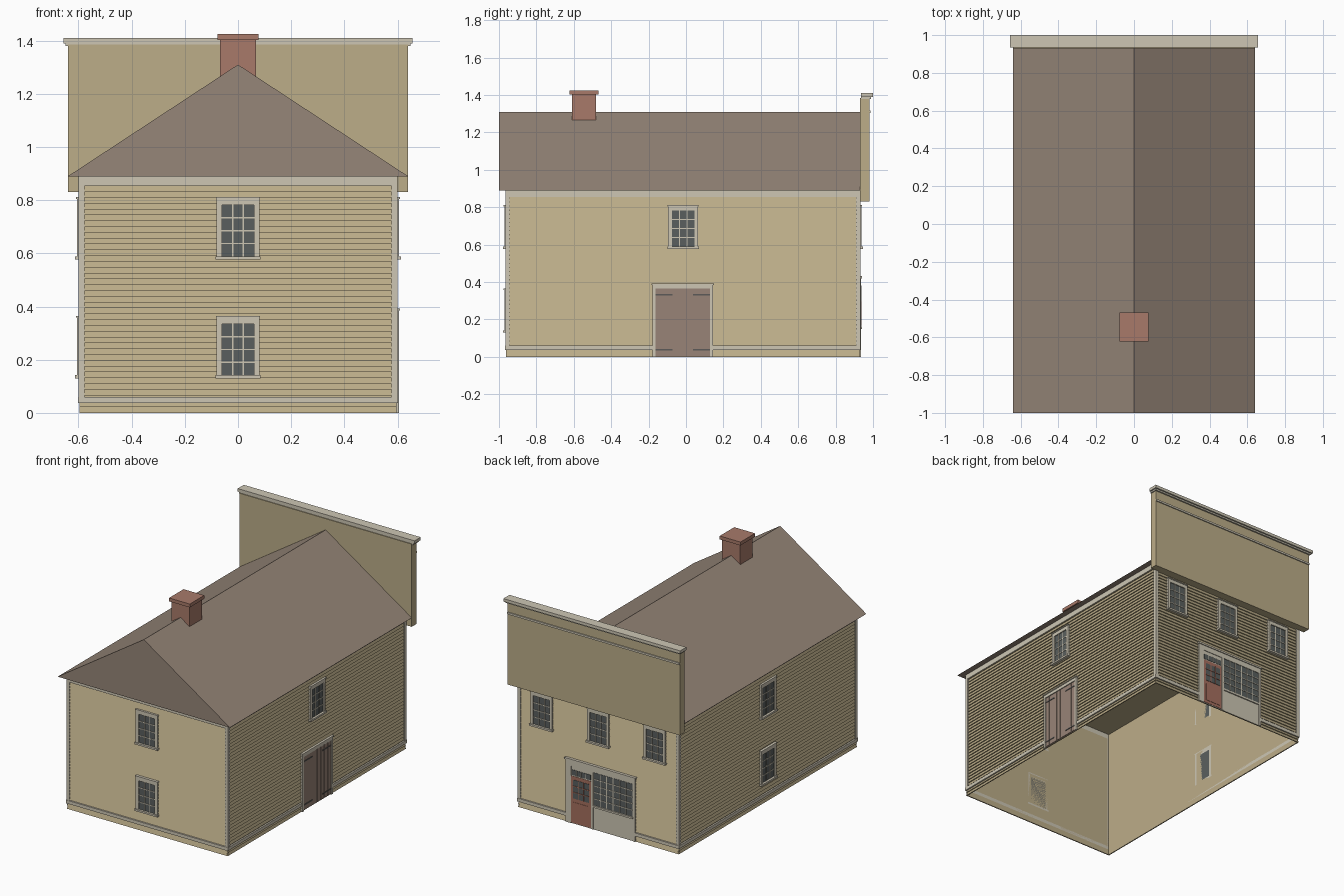
import bpy, bmesh
from mathutils import Matrix, Vector

cube = bpy.data.objects.get("Cube")
if cube:
    bpy.data.objects.remove(cube, do_unlink=True)


def material(name, rgb):
    lin = [(c / 255 / 12.92) if c < 11 else ((c / 255 + 0.055) / 1.055) ** 2.4 for c in rgb]
    m = bpy.data.materials.new(name)
    m.use_nodes = True
    m.diffuse_color = (*lin, 1)
    m.node_tree.nodes["Principled BSDF"].inputs["Base Color"].default_value = (*lin, 1)
    return m


TAN = material("tan_paint", (188, 173, 137))
TRIM = material("pale_trim", (205, 198, 180))
ROOF = material("brown_shingle", (150, 134, 120))
BRICK = material("red_brick", (168, 122, 106))
GLASS = material("dark_glass", (90, 95, 94))
WOOD = material("brown_wood", (152, 132, 119))
IRON = material("grey_iron", (92, 90, 88))
RED = material("red_door_paint", (166, 112, 95))


def finish(name, bm, mat, matrix=None):
    me = bpy.data.meshes.new(name)
    bm.to_mesh(me)
    bm.free()
    me.materials.append(mat)
    ob = bpy.data.objects.new(name, me)
    if matrix:
        ob.matrix_world = matrix
    bpy.context.collection.objects.link(ob)
    return ob


def add_box(bm, a0, a1, b0, b1, c0, c1):
    size = Matrix.Diagonal((a1 - a0, b1 - b0, c1 - c0, 1))
    mid = Matrix.Translation(((a0 + a1) / 2, (b0 + b1) / 2, (c0 + c1) / 2))
    bmesh.ops.create_cube(bm, size=1, matrix=mid @ size)


def boxes(name, items, mat, matrix=None):
    bm = bmesh.new()
    for item in items:
        add_box(bm, *item)
    return finish(name, bm, mat, matrix)


# Wall frames: local x runs along the wall, y is up, z points outwards
X0, Y0, Y1, EAVE = 0.59, -0.955, 0.922, 0.89


def frame(origin, along):
    u, up = Vector(along), Vector((0, 0, 1))
    m = Matrix((u, up, u.cross(up))).transposed().to_4x4()
    m.translation = origin
    return m


WALLS = {
    "front": (frame((0, Y0, 0), (1, 0, 0)), -X0, X0),
    "back": (frame((0, Y1, 0), (-1, 0, 0)), -X0, X0),
    "left": (frame((X0, 0, 0), (0, 1, 0)), Y0, Y1),
    "right": (frame((-X0, 0, 0), (0, -1, 0)), -Y1, -Y0),
}

# House shell, open underneath
bm = bmesh.new()
add_box(bm, -X0, X0, Y0, Y1, 0, EAVE - 0.002)
bm.normal_update()
bmesh.ops.delete(bm, geom=[f for f in bm.faces if f.normal.z < -0.5], context='FACES_ONLY')
finish("house_shell", bm, TAN)


# Overlapping clapboards as a sawtooth profile swept along each wall
def siding(side, rows=40, lap=0.007):
    m, lo, hi = WALLS[side]
    step = 0.875 / rows
    profile = [(0, 0)]
    for i in range(rows):
        profile += [(i * step, lap), ((i + 1) * step, 0)]
    bm = bmesh.new()
    ends = [[bm.verts.new((u, z, d)) for z, d in profile] for u in (lo - lap, hi + lap)]
    for i in range(len(profile) - 1):
        bm.faces.new((ends[0][i], ends[1][i], ends[1][i + 1], ends[0][i + 1]))
    finish(side + "_clapboards", bm, TAN, m)


for side, (m, lo, hi) in WALLS.items():
    siding(side)
    # Corner boards, frieze and water table
    trim = [(lo - 0.01, lo + 0.012, 0.04, EAVE, 0, 0.01),
            (hi - 0.012, hi + 0.01, 0.04, EAVE, 0, 0.01),
            (lo - 0.01, hi + 0.01, 0.855, EAVE, 0, 0.01)]
    table = (lo - 0.012, hi + 0.012, 0.038, 0.06, 0, 0.012)
    if side == "back":
        trim += [(lo - 0.012, -0.24, *table[2:]), (0.276, hi + 0.012, *table[2:])]
    elif side == "left":
        trim += [(lo - 0.012, -0.18, *table[2:]), (0.145, hi + 0.012, *table[2:])]
    else:
        trim.append(table)
    boxes(side + "_trim_boards", trim, TRIM, m)


# Glass with a grid of glazing bars
def glazing(name, m, u0, u1, z0, z1, cols, rows, depth, mat=TRIM, bar=0.0025):
    boxes(name + "_glass", [(u0, u1, z0, z1, 0, depth)], GLASS, m)
    bars = []
    for i in range(1, cols):
        u = u0 + (u1 - u0) * i / cols
        bars.append((u - bar, u + bar, z0, z1, depth - 0.002, depth + 0.003))
    for j in range(1, rows):
        z = z0 + (z1 - z0) * j / rows
        bars.append((u0, u1, z - bar, z + bar, depth - 0.002, depth + 0.003))
    boxes(name + "_glazing_bars", bars, mat, m)


def sash_window(side, label, u, z):
    m = WALLS[side][0]
    name = f"{side}_{label}_window"
    glazing(name, m, u - 0.061, u + 0.061, z + 0.012, z + 0.205, 3, 4, 0.009)
    boxes(name + "_casing", [
        (u - 0.08, u - 0.061, z, z + 0.23, 0, 0.016),
        (u + 0.061, u + 0.08, z, z + 0.23, 0, 0.016),
        (u - 0.061, u + 0.061, z + 0.205, z + 0.23, 0, 0.016),
        (u - 0.083, u + 0.083, z + 0.228, z + 0.235, 0, 0.02),
        (u - 0.085, u + 0.085, z, z + 0.012, 0, 0.024)], TRIM, m)


UPPER, LOWER = 0.577, 0.13
for side, u in (("front", 0), ("right", 0.015)):
    sash_window(side, "upper", u, UPPER)
    sash_window(side, "lower", u, LOWER)
sash_window("left", "upper", -0.015, UPPER)
for label, u in (("outer_left", -0.42), ("middle", 0), ("outer_right", 0.42)):
    sash_window("back", label, u, UPPER)

# Plank double door on the left wall
m = WALLS["left"][0]
boxes("barn_door_casing", [(-0.18, -0.163, 0, 0.37, 0, 0.016), (0.128, 0.145, 0, 0.37, 0, 0.016),
                           (-0.18, 0.145, 0.365, 0.385, 0, 0.016),
                           (-0.184, 0.149, 0.385, 0.392, 0, 0.02)], TRIM, m)
planks = [(-0.163, 0.128, 0.003, 0.365, 0, 0.009)]
width = 0.291 / 8
for i in range(8):
    u = -0.163 + i * width
    planks.append((u + 0.0015, u + width - 0.0015, 0.005, 0.363, 0, 0.012))
boxes("barn_door_planks", planks, WOOD, m)
boxes("barn_door_hinges", [(u, u + 0.09, z, z + 0.008, 0, 0.015)
                           for u in (-0.163, 0.038) for z in (0.035, 0.327)], IRON, m)

# Shop front on the back wall
m = WALLS["back"][0]
boxes("shop_surround", [(-0.24, 0.276, 0, 0.425, 0, 0.01),
                        (-0.24, -0.2, 0, 0.425, 0, 0.014),
                        (-0.05, -0.034, 0, 0.39, 0, 0.014),
                        (0.26, 0.276, 0, 0.425, 0, 0.014),
                        (-0.24, 0.276, 0.385, 0.425, 0, 0.014),
                        (-0.246, 0.282, 0.42, 0.432, 0, 0.02),
                        (-0.034, 0.26, 0.15, 0.162, 0, 0.018)], TRIM, m)
glazing("shop_window", m, -0.03, 0.256, 0.165, 0.383, 6, 5, 0.012)
glazing("shop_transom", m, -0.195, -0.055, 0.325, 0.36, 4, 1, 0.012)
boxes("shop_door", [(-0.2, -0.05, 0.005, 0.318, 0, 0.012),
                    (-0.18, -0.07, 0.025, 0.145, 0, 0.014)], RED, m)
glazing("shop_door_light", m, -0.183, -0.067, 0.17, 0.295, 3, 3, 0.014, RED)

# Gabled roof with closed ends
bm = bmesh.new()
gable = bm.faces.new([bm.verts.new(p) for p in ((-0.64, -1, EAVE), (0.64, -1, EAVE), (0, -1, 1.31))])
ext = bmesh.ops.extrude_face_region(bm, geom=[gable], use_keep_orig=True)
bmesh.ops.translate(bm, vec=(0, 1.93, 0), verts=[v for v in ext["geom"] if isinstance(v, bmesh.types.BMVert)])
bmesh.ops.recalc_face_normals(bm, faces=bm.faces)
finish("roof", bm, ROOF)

# False front with cornice and moulding
boxes("false_front", [(-0.64, 0.64, 0.93, 0.98, 0.83, 1.385)], TAN)
boxes("false_front_cornice", [(-0.648, 0.648, 0.935, 0.99, 1.38, 1.392),
                              (-0.657, 0.657, 0.935, 1.0, 1.39, 1.41)], TRIM)
boxes("false_front_moulding", [(-0.64, 0.64, 0.978, 0.987, 1.305, 1.318)], TRIM)

# Chimney
boxes("chimney", [(-0.067, 0.067, -0.61, -0.48, 1.2, 1.405),
                  (-0.077, 0.077, -0.622, -0.468, 1.402, 1.425)], BRICK)
